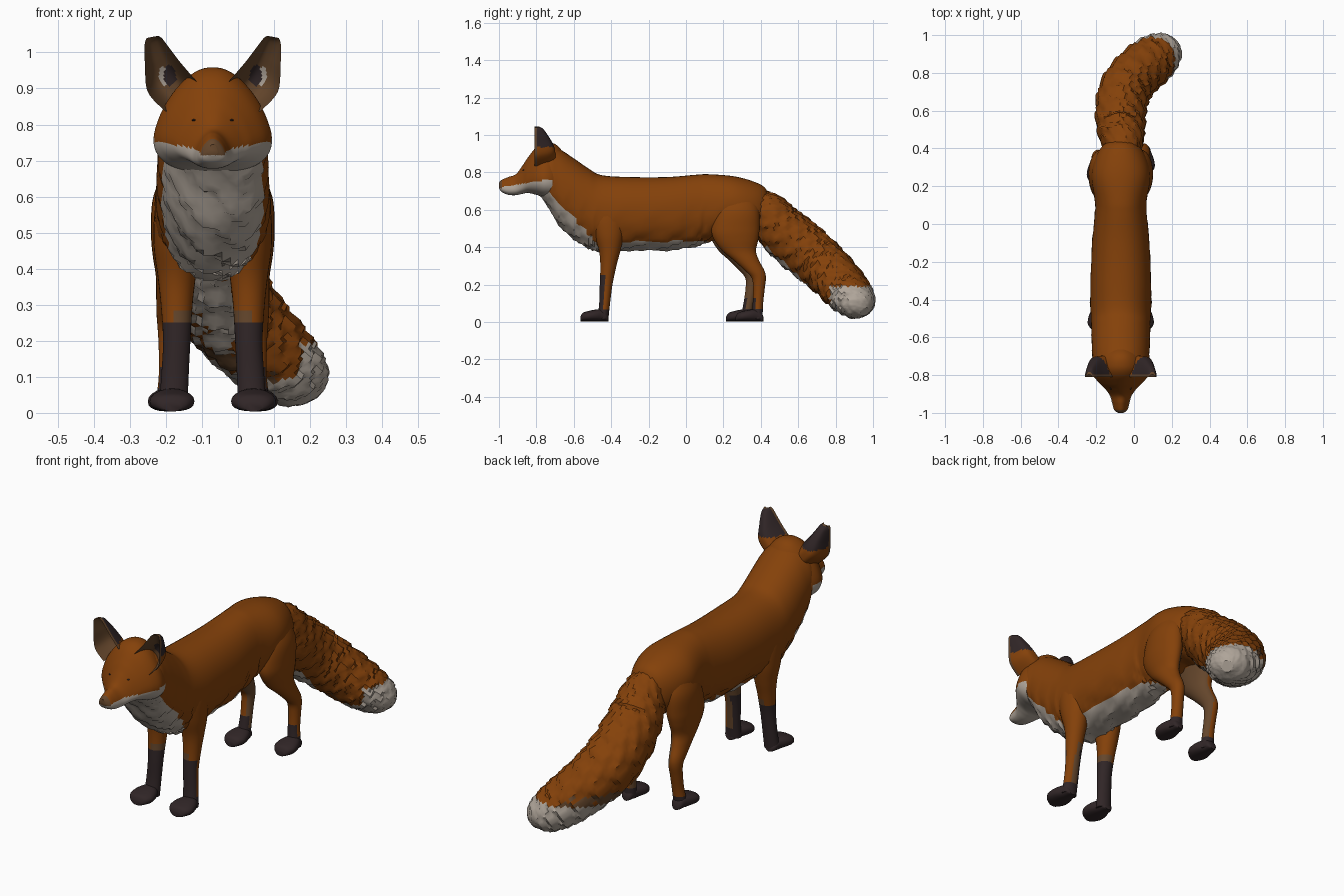
import bpy, bmesh, math, random
from mathutils import Vector

if "Cube" in bpy.data.objects:
    bpy.data.objects.remove(bpy.data.objects["Cube"])

random.seed(4)
CX = -0.07  # symmetry plane of the body
ORANGE, CREAM, DARK, BROWN = range(4)


def material(name, rgb):
    m = bpy.data.materials.new(name)
    m.diffuse_color = (*rgb, 1)
    m.use_nodes = True
    m.node_tree.nodes["Principled BSDF"].inputs["Base Color"].default_value = m.diffuse_color
    return m


MATS = [material("orange_fur", (0.232, 0.053, 0.003)),
        material("cream_fur", (0.43, 0.375, 0.32)),
        material("dark_fur", (0.03, 0.019, 0.02)),
        material("brown_fur", (0.13, 0.062, 0.025))]


def skin(name, rings, paint):
    """Join rings of points into a closed skin; paint(centre, normal) gives the colour."""
    bm = bmesh.new()
    vs = [[bm.verts.new(p) for p in r] for r in rings]
    n = len(vs[0])
    for a, b in zip(vs, vs[1:]):
        for j in range(n):
            k = (j + 1) % n
            bm.faces.new((a[j], a[k], b[k], b[j]))
    bm.faces.new(vs[0])
    bm.faces.new(vs[-1])
    bmesh.ops.recalc_face_normals(bm, faces=bm.faces)
    bm.normal_update()
    for f in bm.faces:
        f.material_index = paint(f.calc_center_median(), f.normal)
    me = bpy.data.meshes.new(name)
    bm.to_mesh(me)
    bm.free()
    for m in MATS:
        me.materials.append(m)
    ob = bpy.data.objects.new(name, me)
    bpy.context.collection.objects.link(ob)
    return ob


def smooth(rows, sub):
    """Catmull-Rom interpolation of all columns."""
    out = []
    last = len(rows) - 1
    for i in range(last):
        p = [rows[max(0, min(last, i + d))] for d in (-1, 0, 1, 2)]
        for s in range(sub):
            t = s / sub
            out.append([0.5 * (2 * b + (c - a) * t + (2 * a - 5 * b + 4 * c - d) * t * t
                               + (3 * b - a - 3 * c + d) * t ** 3) for a, b, c, d in zip(*p)])
    return out + [list(rows[-1])]


def tube(name, rows, axis, paint, n=28, sub=4, fur=0, low=False, egg=0, box=1):
    """Loft ellipses (x, y, z, half width, half height); axis None follows the path."""
    rows = smooth(rows, sub)
    pts = [Vector(r[:3]) for r in rows]
    period = 6
    shift = [random.random() * period for _ in range(n)]
    rings = []
    for i, r in enumerate(rows):
        u, v = Vector((1, 0, 0)), Vector((0, 0, 1) if axis == "y" else (0, 1, 0))
        if axis is None:
            t = (pts[min(i + 1, len(pts) - 1)] - pts[max(i - 1, 0)]).normalized()
            u = t.cross(Vector((0, 0, 1))).normalized()
            v = u.cross(t)
        ring = []
        for j in range(n):
            a = 2 * math.pi * j / n
            c, s = (math.copysign(abs(f) ** box, f) for f in (math.cos(a), math.sin(a)))
            tuft = fur * (((i + shift[j]) % period) / period - 0.5)  # overlapping locks
            if low:
                tuft *= max(0, 0.2 - s)
            ring.append(pts[i] + (u * r[3] * c * (1 - egg * s) + v * r[4] * s) * (1 + tuft))
        rings.append(ring)
    return skin(name, rings, paint)


def profile(rows):
    """Side outline rows (y, top, bottom, half width) to loft rows."""
    return [(CX, y, (t + b) / 2, w, (t - b) / 2) for y, t, b, w in rows]


# Torso and neck, with cream chest and belly
def paint_body(c, n):
    if c.y < -0.45:
        return CREAM if c.z < 0.70 - 1.1 * (c.y + 0.73) else ORANGE
    return CREAM if c.z < 0.43 and c.y < 0.15 else ORANGE


tube("body", profile([
    (-0.80, 0.88, 0.70, 0.10), (-0.74, 0.93, 0.62, 0.145), (-0.68, 0.925, 0.52, 0.152),
    (-0.60, 0.875, 0.445, 0.155), (-0.52, 0.82, 0.395, 0.157), (-0.45, 0.785, 0.375, 0.16),
    (-0.30, 0.775, 0.385, 0.16), (-0.10, 0.775, 0.385, 0.152), (0.05, 0.787, 0.405, 0.138),
    (0.12, 0.79, 0.43, 0.137), (0.25, 0.78, 0.47, 0.155), (0.35, 0.755, 0.47, 0.135),
    (0.42, 0.72, 0.50, 0.09), (0.45, 0.66, 0.56, 0.03)]),
    "y", paint_body, n=44, sub=6, fur=0.09, low=True, box=0.93)


# Head with pointed snout and cream cheeks
def paint_head(c, n):
    if c.y < -0.985 and c.z > 0.715:
        return BROWN
    return CREAM if c.z < 0.72 + 0.16 * (c.y + 1) and c.y < -0.71 else ORANGE


tube("head", profile([
    (-1.0, 0.745, 0.715, 0.012), (-0.985, 0.76, 0.695, 0.032), (-0.95, 0.775, 0.68, 0.042),
    (-0.91, 0.79, 0.678, 0.053), (-0.875, 0.835, 0.685, 0.075), (-0.845, 0.88, 0.69, 0.103),
    (-0.80, 0.935, 0.68, 0.137), (-0.75, 0.958, 0.665, 0.152), (-0.69, 0.945, 0.67, 0.13),
    (-0.63, 0.87, 0.74, 0.07)]), "y", paint_head, n=64, sub=8, egg=0.36, box=0.87)


# Bushy tail curving to one side, with cream tip and underside
def paint_tail(c, n):
    if c.z < 0.19 and c.y > 0.77:
        return CREAM
    if c.z < 0.24 and c.y > 0.7 and n.x < 0 and n.z < 0.2:
        return BROWN
    under = n.y < -0.3 and abs(c.x - CX) < 0.06 and 0.12 < c.z < 0.4
    return CREAM if under else ORANGE


tube("tail", [
    (-0.065, 0.36, 0.65, 0.08, 0.07), (-0.06, 0.43, 0.59, 0.105, 0.11),
    (-0.067, 0.50, 0.505, 0.125, 0.13), (-0.07, 0.60, 0.415, 0.134, 0.14),
    (-0.05, 0.70, 0.33, 0.137, 0.137), (0.005, 0.785, 0.25, 0.135, 0.128),
    (0.08, 0.853, 0.172, 0.133, 0.118), (0.14, 0.90, 0.12, 0.118, 0.102),
    (0.188, 0.937, 0.08, 0.085, 0.075), (0.212, 0.957, 0.055, 0.03, 0.028)],
    None, paint_tail, n=44, sub=8, fur=0.13)

for side, s in (("left", -1), ("right", 1)):
    def place(rows, dy=0):
        """Put a limb on its side; dy staggers it towards the foot."""
        return [(CX + s * x, y + dy * max(0, 1 - z / 0.55), z, a, b) for x, y, z, a, b in rows]

    # Front leg
    def paint_front(c, n):
        if c.z < 0.25 and (s < 0 or n.y < -0.2 or n.x < -0.3):
            return DARK
        return DARK if c.z < 0.07 else BROWN if c.z < 0.28 and n.x * s < 0.3 else ORANGE

    tube("front_leg_" + side, place([
        (0.07, -0.42, 0.70, 0.05, 0.09), (0.092, -0.42, 0.58, 0.066, 0.10),
        (0.10, -0.412, 0.47, 0.064, 0.08),
        (0.10, -0.408, 0.38, 0.053, 0.057), (0.10, -0.415, 0.30, 0.044, 0.043),
        (0.10, -0.427, 0.20, 0.038, 0.034), (0.105, -0.435, 0.10, 0.038, 0.029),
        (0.11, -0.445, 0.015, 0.04, 0.03)]), "z", paint_front, n=28, sub=6)

    # Hind leg with thigh and hock
    def paint_hind(c, n):
        if c.z < 0.07 or (c.z < 0.13 and n.y < -0.5):
            return DARK
        return BROWN if c.z < 0.48 and n.x * s < -0.4 else ORANGE

    tube("hind_leg_" + side, place([
        (0.07, 0.28, 0.70, 0.05, 0.08), (0.10, 0.275, 0.60, 0.065, 0.115),
        (0.107, 0.262, 0.50, 0.064, 0.128), (0.11, 0.262, 0.44, 0.057, 0.118),
        (0.11, 0.275, 0.38, 0.048, 0.09), (0.115, 0.31, 0.33, 0.042, 0.068),
        (0.12, 0.352, 0.275, 0.036, 0.052), (0.12, 0.372, 0.235, 0.033, 0.038),
        (0.12, 0.37, 0.18, 0.03, 0.031), (0.12, 0.36, 0.10, 0.03, 0.028),
        (0.125, 0.35, 0.015, 0.035, 0.03)], s * 0.03), "z", paint_hind, n=28, sub=6)

    # Paws: flat heel, rounded toes
    for part, x, y, w in (("front", 0.113, -0.565, 0.062), ("hind", 0.125, 0.24 + s * 0.025, 0.055)):
        tube(part + "_paw_" + side, [
            (CX + s * x, y + d, h + 0.004, w * k, h) for d, h, k in
            ((0, 0.012, 0.4), (0.012, 0.022, 0.75), (0.04, 0.027, 1), (0.08, 0.031, 0.9),
             (0.115, 0.031, 0.65), (0.14, 0.022, 0.5), (0.15, 0.01, 0.25))],
            "y", lambda c, n: DARK, n=20, box=0.85)

    # Cupped ear: rows of inner and outer edge (x, z) and cup depth
    rings = []
    for xi, zi, xo, zo, cup in smooth([
            (0.045, 0.92, 0.13, 0.835, 0.10), (0.088, 0.97, 0.18, 0.89, 0.092),
            (0.115, 1.005, 0.188, 0.965, 0.064), (0.14, 1.038, 0.189, 1.02, 0.034),
            (0.152, 1.046, 0.183, 1.04, 0.012)], 8):
        us = [-1 + k / 12 for k in range(25)]
        arc = [Vector((CX + s * (xi + (xo - xi) * (u + 1) / 2), -0.81 + cup * (1 - abs(u) ** 3),
                       zi + (zo - zi) * (u + 1) / 2)) for u in us]
        back = [p + Vector((0, 0.014, 0)) for p in reversed(arc)]
        rings.append(arc + back)

    def paint_ear(c, n):
        if n.y > 0.05:
            return DARK if c.z > 0.935 else ORANGE
        x, z = abs(c.x - CX), (c.z - 0.935) * 0.55
        if math.hypot(x - 0.119, z) < 0.017:
            return DARK
        return CREAM if math.hypot(x - 0.136, z) < 0.014 else BROWN

    skin("ear_" + side, rings, paint_ear)

    # Eye
    tube("eye_" + side, [(CX + s * 0.052, -0.868 + d, 0.812, r, r * 0.5) for d, r in
                         ((-0.007, 0.002), (0, 0.006), (0.02, 0.007))],
         "y", lambda c, n: DARK, n=12, sub=2)

# Smooth fur with crisp lock edges
for ob in bpy.context.scene.objects:
    ob.select_set(True)
    bpy.context.view_layer.objects.active = ob
bpy.ops.object.shade_smooth_by_angle(angle=math.radians(40))
